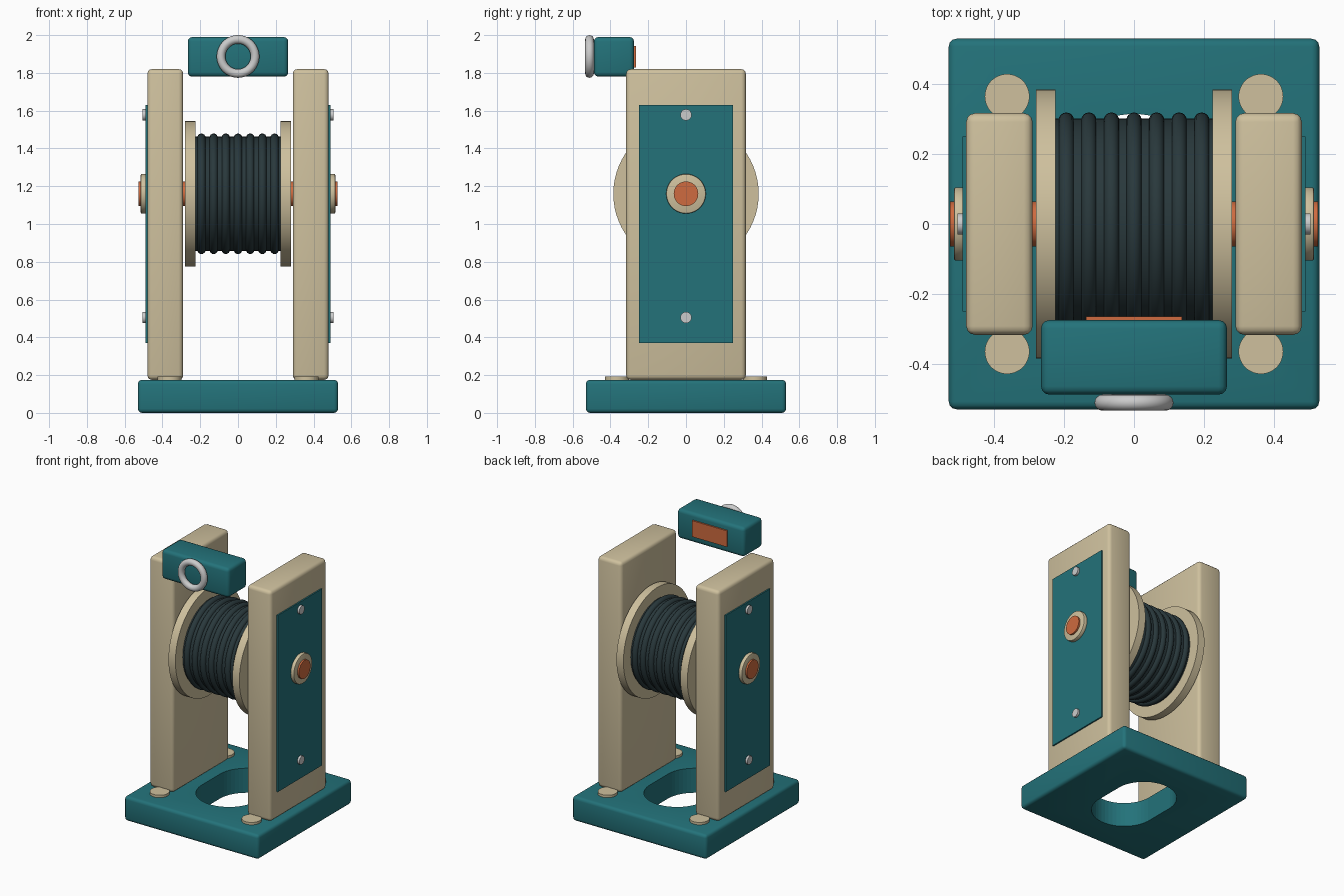
import bpy, bmesh
from math import pi, sin, cos

if "Cube" in bpy.data.objects:
    bpy.data.objects.remove(bpy.data.objects["Cube"])


def material(name, r, g, b):
    m = bpy.data.materials.new(name)
    m.diffuse_color = (r, g, b, 1)
    m.use_nodes = True
    m.node_tree.nodes["Principled BSDF"].inputs["Base Color"].default_value = m.diffuse_color
    return m


TEAL = material("teal", 0.017, 0.17, 0.195)
TAN = material("tan", 0.62, 0.53, 0.34)
DARK = material("dark_cable", 0.022, 0.04, 0.045)
ORANGE = material("orange", 0.62, 0.147, 0.05)


def finish(name, mat):
    ob = bpy.context.object
    ob.name = name
    if mat:
        ob.data.materials.append(mat)
    bpy.ops.object.shade_smooth_by_angle(angle=0.6)
    return ob


def bevel(ob, width, segments=3):
    if width:
        m = ob.modifiers.new("bevel", "BEVEL")
        m.width, m.segments = width, segments
        m.limit_method = "ANGLE"
        bpy.ops.object.modifier_apply(modifier=m.name)


def box(name, lo, hi, mat, width=0.0):
    bpy.ops.mesh.primitive_cube_add(size=1, location=[(a + b) / 2 for a, b in zip(lo, hi)])
    ob = bpy.context.object
    ob.scale = [b - a for a, b in zip(lo, hi)]
    bpy.ops.object.transform_apply(location=False, rotation=False, scale=True)
    bevel(ob, width)
    return finish(name, mat)


def disc(name, loc, radius, depth, mat, axis="X", width=0.0, sides=48):
    rot = (0, pi / 2, 0) if axis == "X" else (0, 0, 0)
    bpy.ops.mesh.primitive_cylinder_add(vertices=sides, radius=radius, depth=depth,
                                        location=loc, rotation=rot)
    bevel(bpy.context.object, width, 2)
    return finish(name, mat)


def torus(name, loc, rot, major, minor, mat, sides=64):
    bpy.ops.mesh.primitive_torus_add(location=loc, rotation=rot, major_radius=major,
                                     minor_radius=minor, major_segments=sides, minor_segments=16)
    return finish(name, mat)


# Base block with a slot-shaped opening
base = box("base", (-0.53, -0.53, 0), (0.53, 0.53, 0.175), TEAL, 0.022)
bm = bmesh.new()
ring = []
for i in range(48):
    a = (i + 0.5) * 2 * pi / 48
    shift = 0.1 if sin(a) > 0 else -0.1
    ring.append(bm.verts.new((0.215 * cos(a), 0.215 * sin(a) + shift, -0.1)))
face = bm.faces.new(ring)
ext = bmesh.ops.extrude_face_region(bm, geom=[face])
bmesh.ops.translate(bm, vec=(0, 0, 0.4),
                    verts=[v for v in ext["geom"] if isinstance(v, bmesh.types.BMVert)])
bmesh.ops.recalc_face_normals(bm, faces=bm.faces)
mesh = bpy.data.meshes.new("slot_cutter")
bm.to_mesh(mesh)
bm.free()
cutter = bpy.data.objects.new("slot_cutter", mesh)
cutter.hide_render = True
bpy.context.collection.objects.link(cutter)
cut = base.modifiers.new("slot", "BOOLEAN")
cut.operation, cut.object, cut.solver = "DIFFERENCE", cutter, "EXACT"
bpy.context.view_layer.objects.active = base
bpy.ops.object.modifier_apply(modifier=cut.name)
bpy.ops.object.shade_smooth_by_angle(angle=0.6)
bpy.data.objects.remove(cutter)

# Left and right supports with their fittings
for s, side in ((-1, "left"), (1, "right")):
    def span(a, b):
        return sorted((s * a, s * b))
    x0, x1 = span(0.29, 0.48)
    box(side + "_post", (x0, -0.317, 0.175), (x1, 0.317, 1.82), TAN, 0.025)
    x0, x1 = span(0.47, 0.49)
    box(side + "_panel", (x0, -0.25, 0.37), (x1, 0.25, 1.63), TEAL)
    disc(side + "_bearing", (s * 0.4975, 0, 1.16), 0.105, 0.035, TAN, width=0.006)
    for z, pos in ((0.505, "lower"), (1.578, "upper")):
        disc(f"{side}_{pos}_screw", (s * 0.4925, 0, z), 0.03, 0.025, None, sides=24)
    for y, pos in ((-0.365, "front"), (0.365, "back")):
        disc(f"{side}_{pos}_bolt", (s * 0.363, y, 0.18), 0.064, 0.025, TAN, axis="Z")
    disc(side + "_flange", (s * 0.2525, 0, 1.16), 0.385, 0.055, TAN, sides=64)

# Axle, drum and cable windings
disc("axle", (0, 0, 1.16), 0.065, 1.054, ORANGE)
disc("drum", (0, 0, 1.16), 0.302, 0.46, DARK, sides=64)
for i in range(-3, 4):
    torus(f"cable_turn_{i + 4}", (i * 0.0645, 0, 1.16), (0, pi / 2, 0), 0.297, 0.022, DARK)

# Hook block with ring and rear plate
box("hook_block", (-0.266, -0.488, 1.78), (0.266, -0.275, 1.99), TEAL, 0.024)
torus("hook_ring", (0, -0.511, 1.887), (pi / 2, 0, 0), 0.09, 0.023, None)
box("rear_plate", (-0.137, -0.285, 1.828), (0.137, -0.264, 1.943), ORANGE)
